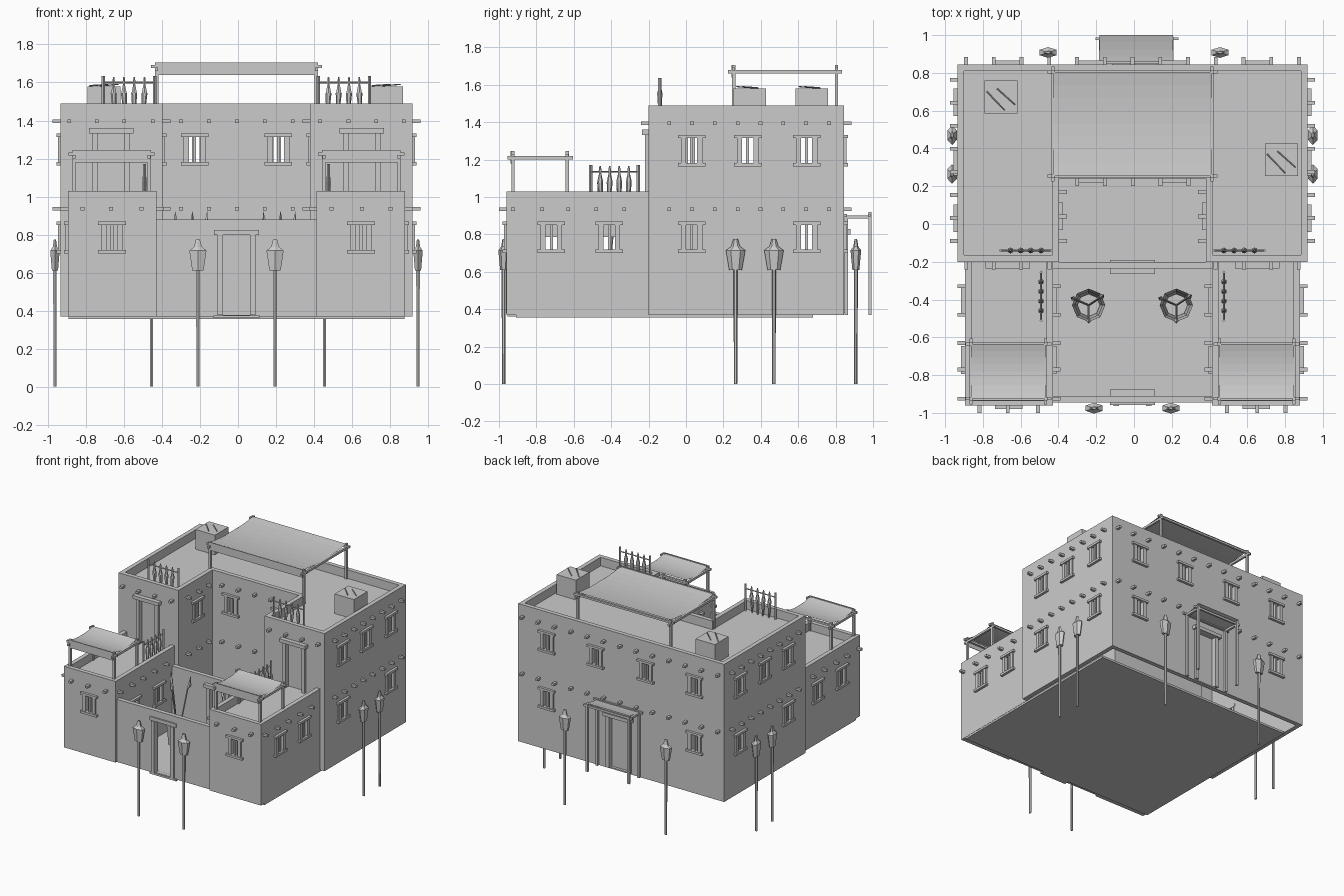
import bpy, bmesh, random
from mathutils import Matrix, Vector

if "Cube" in bpy.data.objects:
    bpy.data.objects.remove(bpy.data.objects["Cube"])

random.seed(4)
parts = {}          # part name -> bmesh
walls = []          # (name, lo, hi), cut later
CX = -0.008         # symmetry plane of the house
T = 0.035           # wall thickness


def bm_of(name):
    return parts.setdefault(name, bmesh.new())


def box(name, lo, hi):
    c = [(a + b) / 2 for a, b in zip(lo, hi)]
    s = [abs(b - a) for a, b in zip(lo, hi)]
    bmesh.ops.create_cube(bm_of(name), size=1,
                          matrix=Matrix.Translation(c) @ Matrix.Diagonal((*s, 1)))


def tube(name, p0, p1, r0, r1, n=6, caps=True, flat=None):
    p0, p1 = Vector(p0), Vector(p1)
    d = p1 - p0
    m = Matrix.Translation((p0 + p1) / 2) @ d.to_track_quat('Z', 'Y').to_matrix().to_4x4()
    if flat:
        m = Matrix.Translation((p0 + p1) / 2) @ Matrix.Diagonal((*flat, 1, 1))
    bmesh.ops.create_cone(bm_of(name), cap_ends=caps, segments=n, radius1=r0,
                          radius2=r1, depth=d.length, matrix=m)


def face_box(name, axis, at, out, u, d, z):
    """Box on a wall face: u along the wall, d outwards, z up."""
    if axis == 'x':
        box(name, (at + out * d[0], u[0], z[0]), (at + out * d[1], u[1], z[1]))
    else:
        box(name, (u[0], at + out * d[0], z[0]), (u[1], at + out * d[1], z[1]))


def window(axis, at, out, u, z):
    f = lambda uu, dd, zz: face_box('window_frames', axis, at, out,
                                    (u + uu[0], u + uu[1]), dd, (z + zz[0], z + zz[1]))
    face_box('opening_cutter', axis, at, out, (u - .052, u + .052), (-.06, .05), (z - .068, z + .068))
    for e in (-1, 1):
        f((-.073, .073), (-T - .005, .02), (e * .066, e * .084))
        f((e * .03, e * .058), (-T - .002, .012), (-.067, .067))
    f((-.008, .008), (-.025, .005), (-.067, .067))


def door(axis, at, out, u, w, z0, z1, panel=True, reach=(-.02, .035)):
    face_box('opening_cutter', axis, at, out, (u - w, u + w), (-.07, .05), (z0, z1))
    for e in (-1, 1):
        face_box('door_frames', axis, at, out, (u + e * (w - .004), u + e * (w + .024)), (-.03, .018), (z0, z1))
    face_box('door_frames', axis, at, out, (u - w - .042, u + w + .042), reach, (z1, z1 + .028))
    if panel:
        face_box('door_panels', axis, at, out, (u - w, u + w), (-.032, -.022), (z0, z1))


def pegs(axis, at, out, us, z):
    for u in us:
        face_box('beam_ends', axis, at, out, (u - .01, u + .01), (-.02, .04), (z - .009, z + .009))


def cloth(name, x, y, z0, z1, sag, n=8):
    bm = bm_of(name)
    rows = []
    for i in range(n + 1):
        v = i / n
        zz = z0 + (z1 - z0) * v - sag * 4 * v * (1 - v)
        rows.append([bm.verts.new((xx, y[0] + (y[1] - y[0]) * v, zz)) for xx in x])
    for a, b in zip(rows, rows[1:]):
        bm.faces.new((a[0], a[1], b[1], b[0]))


def canopy(xs, ys, z0, z1):
    x0, x1 = sorted(xs)
    y0, y1 = ys
    for x in (x0, x1):
        for y in ys:
            box('canopy_posts', (x - .009, y - .009, z0), (x + .009, y + .009, z1))
        box('canopy_rails', (x - .008, y0 - .03, z1 - .045), (x + .008, y1 + .03, z1 - .027))
    for y in ys:
        box('canopy_rails', (x0 - .03, y - .008, z1 - .03), (x1 + .03, y + .008, z1 - .014))
    box('canopy_valance', (x0, y0 - .012, z1 - .065), (x1, y0 - .008, z1))
    cloth('canopy_cloth', (x0, x1), ys, z1 - .004, z1 - .004, .02)


def rack(axis, at, u0, u1, z0, z1):
    P = lambda u, z, d=0: (at + d, u, z) if axis == 'x' else (u, at + d, z)
    for u in (u0, u1):
        tube('rack_posts', P(u, z0), P(u, z1), .009, .009, 4)
    tube('rack_posts', P(u0, z1 - .035), P(u1, z1 - .035), .005, .005, 4)
    for i in range(4):
        u = u0 + (u1 - u0) * (i + 1) / 5
        k = random.uniform(-.008, .008)
        tube('rack_tools', P(u + k, z0), P(u, z1 - .09), .007, .016)
        tube('rack_tools', P(u, z1 - .09), P(u, z1 - .04), .016, .005)
        tube('rack_tools', P(u, z1 - .04), P(u, z1 - .005), .009, .004)


def lamp(x, y, along_x):
    flat = (1, .55) if along_x else (.55, 1)
    tube('lamp_posts', (x, y, 0), (x, y, .64), .009, .011, 6)
    for z0, z1, r0, r1 in ((.61, .715, .034, .052), (.715, .735, .052, .024), (.735, .775, .024, .012)):
        tube('lamp_heads', (x, y, z0), (x, y, z1), r0, r1, 6, True, flat)


# mirrored wings: walls, roofs, windows, doors, beams, roof furniture
for s, side in ((-1, 'left'), (1, 'right')):
    X = lambda v: CX + s * v
    wall = lambda n, a, b, y0, y1, z: walls.append((side + n, (X(a), y0, .37), (X(b), y1, z)))
    wall('_outer_wall', .927 - T, .927, -.2, .845, 1.49)
    wall('_court_wall', .388, .388 + T, -.2, .275, 1.49)
    wall('_terrace_wall', .388, .927, -.2, -.2 + T, 1.49)
    wall('_low_outer_wall', .887 - T, .887, -.96, -.2, 1.03)
    wall('_low_court_wall', .422, .422 + T, -.96, -.2, 1.03)
    wall('_low_front_wall', .422, .887, -.96, -.96 + T, 1.03)
    box('roofs', (X(.4), -.19, 1.39), (X(.915), .835, 1.42))
    box('roofs', (X(.43), -.95, .935), (X(.88), -.195, .965))
    for y in (.03, .33, .645):
        window('x', X(.927), s, y, 1.248)
    for y in (.03, .645):
        window('x', X(.927), s, y, .785)
    for y in (-.72, -.41):
        window('x', X(.887), s, y, .785)
        window('x', X(.422), -s, y, .72)
    window('x', X(.388), -s, .04, 1.248)
    window('y', -.96, -1, X(.655), .785)
    window('y', .845, 1, X(.665), .785)
    for v in (.225, .665):
        window('y', .845, 1, X(v), 1.248)
    window('y', .24, -1, X(.22), 1.248)
    door('y', -.2, -1, X(.66), .075, .965, 1.332)
    ys = [-.09 + .122 * i for i in range(8)]
    for z in (1.395, .935):
        pegs('x', X(.927), s, ys, z)
        pegs('x', X(.388), -s, [-.09, .04, .17], z)
    pegs('x', X(.887), s, [-.925, -.77, -.63, -.48, -.33], .935)
    pegs('x', X(.422), -s, [-.925, -.77, -.63, -.48, -.33], .935)
    pegs('y', -.2, -1, [X(v) for v in (.44, .59, .735, .88)], 1.395)
    pegs('y', -.96, -1, [X(v) for v in (.5, .66, .81)], .935)
    canopy((X(.855), X(.46)), (-.925, -.635), .96, 1.245)
    rack('x', X(.484), -.51, -.255, .96, 1.17)
    rack('y', -.14, X(.43), X(.70), 1.42, 1.635)
    for y in (.265, .47):
        lamp(CX + s * .955, y, False)
    lamp(CX + s * .203, -.975, True)
    lamp(s * .455, .908, True)
    # spear barrels in the courtyard
    bx, by = X(.232), -.43
    tube('barrels', (bx, by, .37), (bx, by, .56), .07, .088, 8, False)
    tube('barrels', (bx, by, .37), (bx, by, .56), .06, .075, 8, False)
    tube('barrels', (bx, by, .40), (bx, by, .41), .06, .06, 8)
    for dx, dy in ((-.07, .03), (.06, .04), (.0, -.07)):
        a, b = Vector((bx, by, .42)), Vector((bx + dx, by + dy, .82))
        tube('spears', a, b, .006, .006, 5)
        tube('spears', b, b + Vector((dx * .2, dy * .2, .03)), .006, .013, 4)
        tube('spears', b + Vector((dx * .2, dy * .2, .03)), b + Vector((dx * .3, dy * .3, .1)), .013, .001, 4)

# centre walls, roof and ground slab
L, R = CX - .927, CX + .927
walls += [('rear_wall', (L, .845 - T, .37), (R, .845, 1.49)),
          ('court_rear_wall', (CX - .42, .24, .37), (CX + .42, .24 + T, 1.49)),
          ('gate_wall', (CX - .43, -.945, .37), (CX + .43, -.91, .88)),
          ('inner_gate_wall', (CX - .43, -.235, .37), (CX + .43, -.2, .88))]
box('roofs', (CX - .42, .25, 1.39), (CX + .42, .835, 1.42))
box('ground_slab', (CX - .885, -.91, .355), (CX + .885, .68, .372))
box('gate_step', (CX - .12, -.955, .36), (CX + .12, -.9, .375))
door('y', -.945, -1, CX, .076, .378, .797, False, (-.07, .012))
door('y', -.235, -1, CX, .076, .378, .797, False, (-.045, .03))
door('y', .845, 1, .01, .085, .38, .80)
for z in (1.395, .935):
    pegs('y', .24, -1, [-.3 + .147 * i for i in range(5)], z)
    pegs('y', .845, 1, [-.89 + .147 * i for i in range(13)], z)

# large roof canopy
canopy((CX - .42, CX + .42), (.255, .805), 1.42, 1.705)

# rear door awning on posts
for x in (-.175, .2):
    box('awning_posts', (x - .009, .975, .37), (x + .009, .993, .92))
    box('awning_posts', (x - .009, .845, .885), (x + .009, .99, .902))
    box('awning_posts', (x - .009, .847, .37), (x + .009, .865, .9))
for y in (.853, .98):
    box('awning_posts', (-.205, y - .007, .893), (.235, y + .007, .91))
cloth('awning_cloth', (-.183, .207), (.85, 1.0), .9, .93, .004, 4)

# roof crates with loose sticks on top
for x, y in ((-.705, .672), (.78, .34)):
    box('roof_crates', (x - .087, y - .087, 1.42), (x + .087, y + .087, 1.58))
    tube('crate_sticks', (x - .075, y + .03, 1.583), (x + .02, y - .07, 1.59), .004, .003, 4)
    tube('crate_sticks', (x - .02, y + .045, 1.583), (x + .075, y - .04, 1.59), .004, .003, 4)


def make(name, bm):
    bmesh.ops.recalc_face_normals(bm, faces=bm.faces)
    me = bpy.data.meshes.new(name)
    bm.to_mesh(me)
    bm.free()
    ob = bpy.data.objects.new(name, me)
    bpy.context.scene.collection.objects.link(ob)
    return ob


# turn the parts into objects, then cut the openings out of the walls
for n, lo, hi in walls:
    box(n, lo, hi)
obs = {n: make(n, bm) for n, bm in parts.items()}
cutter = obs['opening_cutter']
cutter.hide_render = True
cutter.display_type = 'WIRE'
for n, lo, hi in walls:
    mod = obs[n].modifiers.new('openings', 'BOOLEAN')
    mod.operation = 'DIFFERENCE'
    mod.object = cutter
    mod.solver = 'EXACT'
    mod.use_self = True
